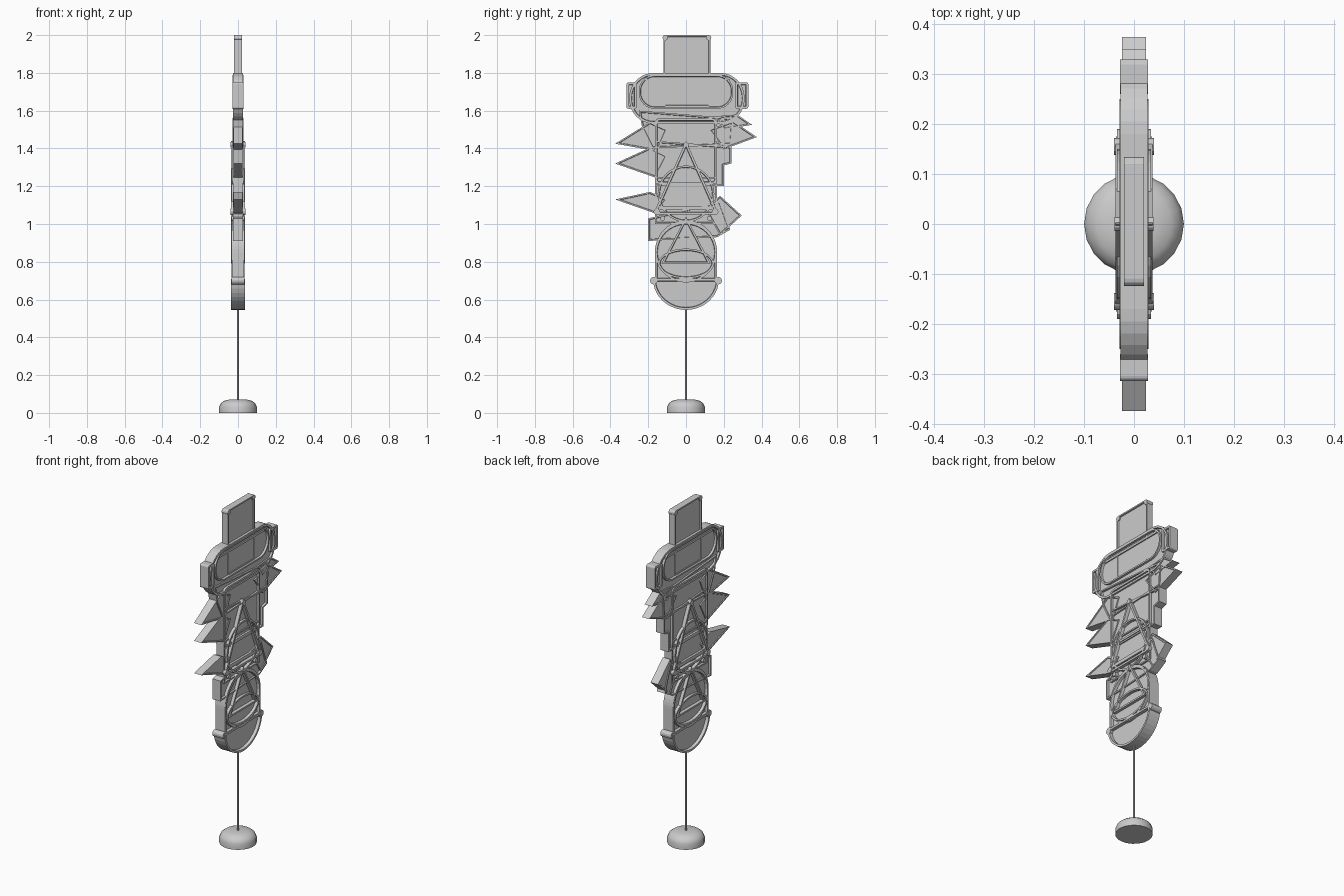
import bpy, bmesh, math

cube = bpy.data.objects.get("Cube")
if cube:
    bpy.data.objects.remove(cube, do_unlink=True)

grey = bpy.data.materials.new("light_grey")
grey.use_nodes = True
grey.diffuse_color = (0.6, 0.6, 0.6, 1)
grey.node_tree.nodes["Principled BSDF"].inputs["Base Color"].default_value = (0.6, 0.6, 0.6, 1)


def finish(name, bm):
    mesh = bpy.data.meshes.new(name)
    bm.to_mesh(mesh)
    bm.free()
    mesh.materials.append(grey)
    obj = bpy.data.objects.new(name, mesh)
    bpy.context.collection.objects.link(obj)
    return obj


def arc(cy, cz, ry, rz, start=0, end=360, steps=32):
    full = end - start == 360
    count = steps if full else steps + 1
    angles = [math.radians(start + (end - start) * i / steps) for i in range(count)]
    return [(cy + ry * math.cos(a), cz + rz * math.sin(a)) for a in angles]


def round_rect(y0, y1, z0, z1, r, steps=6):
    corners = [(y1 - r, z1 - r), (y0 + r, z1 - r), (y0 + r, z0 + r), (y1 - r, z0 + r)]
    pts = []
    for i, (cy, cz) in enumerate(corners):
        pts += arc(cy, cz, r, r, 90 * i, 90 * i + 90, steps)
    return pts


def plate(name, outline, half, core=0.016, rim=0.012):
    """Slab with a raised rim round a recessed panel on both faces."""
    bm = bmesh.new()
    face = bm.faces.new([bm.verts.new((-half, y, z)) for y, z in outline])
    side = bmesh.ops.extrude_face_region(bm, geom=[face])["geom"]
    verts = [v for v in side if isinstance(v, bmesh.types.BMVert)]
    bmesh.ops.translate(bm, verts=verts, vec=(2 * half, 0, 0))
    bmesh.ops.recalc_face_normals(bm, faces=bm.faces)
    if rim:
        caps = [f for f in bm.faces if abs(f.normal.x) > 0.9]
        bmesh.ops.inset_region(bm, faces=caps, thickness=rim, use_even_offset=True)
        bmesh.ops.inset_region(bm, faces=caps, thickness=0.002, depth=core - half,
                               use_even_offset=True)
    return finish(name, bm)


def knob(name, y, z, half, r=0.017):
    plate(name, arc(y, z, r, r, steps=12), half, rim=0)


# Weighted base and pole
bm = bmesh.new()
profile = [(0.1, 0), (0.1, 0.032), (0.092, 0.05), (0.075, 0.063), (0.045, 0.071)]
rings = []
for r, z in profile:
    rings.append([bm.verts.new((r * math.cos(i * math.tau / 20), r * math.sin(i * math.tau / 20), z))
                  for i in range(20)])
for a, b in zip(rings, rings[1:]):
    for i in range(20):
        bm.faces.new((a[i], a[(i + 1) % 20], b[(i + 1) % 20], b[i]))
bm.faces.new(rings[0][::-1])
bm.faces.new(rings[-1])
base = finish("stand_base", bm)
bpy.context.view_layer.objects.active = base
base.select_set(True)
bpy.ops.object.shade_smooth_by_angle(angle=math.radians(35))

bm = bmesh.new()
bmesh.ops.create_cone(bm, cap_ends=True, segments=10, radius1=0.006, radius2=0.006, depth=0.52)
bmesh.ops.translate(bm, verts=bm.verts, vec=(0, 0, 0.32))
finish("stand_pole", bm)

# Crown plate with corner knobs
plate("crown_plate", round_rect(-0.12, 0.13, 1.62, 2.0, 0.012, 3), 0.02, 0.012, 0.008)
for i, y in enumerate((-0.11, 0.12)):
    knob(f"crown_knob_{i}", y, 1.986, 0.02, 0.014)

# Brow plates and side tabs
plate("brow_outer", round_rect(-0.3, 0.31, 1.53, 1.8, 0.13, 8), 0.027)
plate("brow_inner", round_rect(-0.25, 0.25, 1.61, 1.79, 0.085, 8), 0.029, 0.017, 0.009)
plate("brow_bar", round_rect(-0.22, 0.23, 1.755, 1.768, 0.004, 2), 0.024, rim=0)
plate("tab_right_side", round_rect(-0.315, -0.26, 1.61, 1.75, 0.01, 3), 0.028, 0.018)
plate("tab_left_side", round_rect(0.26, 0.33, 1.61, 1.75, 0.01, 3), 0.028, 0.018)

# Layered body panels
panels = {
    "upper_panel": [(-0.25, 1.6), (0.25, 1.56), (0.24, 1.42), (-0.18, 1.4), (-0.23, 1.5)],
    "middle_panel": [(-0.165, 1.44), (0.24, 1.41), (0.24, 1.32), (0.2, 1.31), (0.2, 1.2), (-0.165, 1.2)],
    "core_panel": [(-0.165, 1.25), (0.165, 1.25), (0.165, 1.0), (-0.165, 1.0)],
    "lower_panel": [(-0.2, 1.03), (0.18, 1.12), (0.235, 0.97), (0.165, 0.93), (-0.2, 0.91)],
}
for name, outline in panels.items():
    plate(name, outline, 0.026, 0.015, 0.008)

# Spikes fanning out at both sides
spikes = [
    [(-0.375, 1.425), (-0.19, 1.54), (-0.1, 1.5), (-0.15, 1.385)],
    [(-0.375, 1.32), (-0.19, 1.405), (-0.1, 1.36), (-0.16, 1.245)],
    [(-0.375, 1.13), (-0.19, 1.17), (-0.1, 1.13), (-0.16, 1.055)],
    [(0.35, 1.525), (0.27, 1.58), (0.15, 1.57), (0.2, 1.5)],
    [(0.375, 1.46), (0.25, 1.545), (0.12, 1.5), (0.2, 1.395)],
    [(0.295, 1.045), (0.18, 1.15), (0.1, 1.08), (0.18, 0.94)],
]
for i, outline in enumerate(spikes):
    plate(f"spike_{i}", outline, 0.024, 0.02, 0.007)

# Square frame, pointed frame and ring
plate("square_frame", round_rect(-0.165, 0.165, 1.21, 1.56, 0.025, 4), 0.029, 0.017)
plate("pointed_frame", [(0, 1.44), (-0.165, 1.07), (-0.16, 1.05), (0.16, 1.05), (0.165, 1.07)],
      0.037, 0.019)
plate("middle_ring", arc(0, 1.16, 0.15, 0.15), 0.034, 0.018, 0.01)
plate("cross_bar", round_rect(-0.15, 0.15, 1.075, 1.095, 0.006, 2), 0.032, rim=0)
for i, y in enumerate((-0.155, 0.155)):
    knob(f"frame_knob_{i}", y, 1.065, 0.04)
    knob(f"ring_knob_{i}", y * 0.8, 1.03, 0.034, 0.013)
    knob(f"chin_knob_{i}", y * 1.1, 0.7, 0.034, 0.02)
knob("apex_knob", 0, 1.42, 0.039, 0.014)

# Lower head with ring, small point and oval
head = arc(0, 0.85, 0.165, 0.17, 0, 180) + [(-0.165, 0.7), (0.165, 0.7)]
plate("lower_head", head, 0.032, 0.017)
plate("lower_ring", arc(0, 0.85, 0.163, 0.16), 0.034, 0.018, 0.01)
plate("lower_point", [(0, 1.04), (-0.13, 0.79), (0.13, 0.79)], 0.036, 0.019, 0.01)
plate("lower_oval", arc(0, 0.79, 0.148, 0.08), 0.035, 0.019, 0.01)

# Rounded chin
plate("chin", arc(0, 0.71, 0.175, 0.165, 180, 360, 20), 0.036, 0.018)
